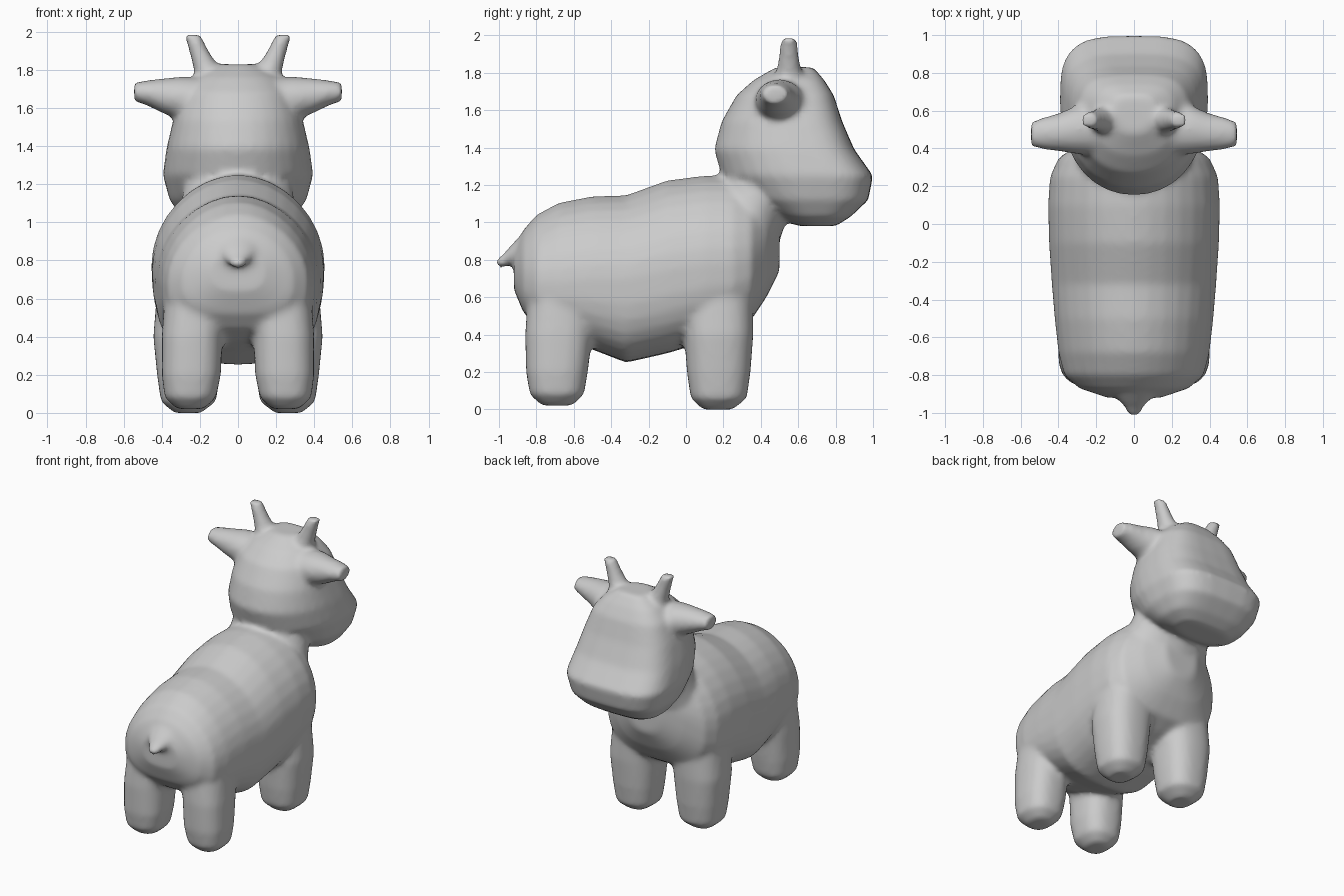
import bpy, bmesh
from math import sin, cos, pi
from mathutils import Vector

if "Cube" in bpy.data.objects:
    bpy.data.objects.remove(bpy.data.objects["Cube"])

SEG = 32


def ring(centre, u, v, ru, v_up, v_down, e_up=2.0, e_down=2.0):
    """Egg-shaped superellipse with separate upper and lower halves along v."""
    c, u, v = Vector(centre), Vector(u), Vector(v)
    pts = []
    for i in range(SEG):
        a = 2 * pi * i / SEG
        e, rv = (e_up, v_up) if sin(a) >= 0 else (e_down, v_down)
        du = abs(cos(a)) ** (2 / e) * (1 if cos(a) >= 0 else -1)
        dv = abs(sin(a)) ** (2 / e) * (1 if sin(a) >= 0 else -1)
        pts.append(c + u * du * ru + v * dv * rv)
    return pts


def loft(name, rings):
    bm = bmesh.new()
    loops = [[bm.verts.new(p) for p in r] for r in rings]
    for a, b in zip(loops, loops[1:]):
        for i in range(SEG):
            j = (i + 1) % SEG
            bm.faces.new((a[i], a[j], b[j], b[i]))
    bm.faces.new(loops[0])
    bm.faces.new(loops[-1])
    bmesh.ops.recalc_face_normals(bm, faces=bm.faces)
    me = bpy.data.meshes.new(name)
    bm.to_mesh(me)
    bm.free()
    ob = bpy.data.objects.new(name, me)
    bpy.context.collection.objects.link(ob)
    return ob


X, Y, Z = (1, 0, 0), (0, 1, 0), (0, 0, 1)
parts = []

# torso: y, half width, belly z, widest z, back z
torso = [(-.92, .14, .64, .75, .86), (-.87, .29, .52, .70, .96), (-.80, .37, .44, .68, 1.04),
         (-.68, .40, .38, .68, 1.105), (-.50, .42, .32, .70, 1.14), (-.32, .435, .25, .70, 1.145),
         (-.10, .45, .30, .75, 1.225), (.10, .455, .36, .78, 1.25), (.25, .445, .42, .78, 1.25),
         (.35, .40, .48, .80, 1.22), (.43, .28, .60, .88, 1.16), (.50, .13, .74, .95, 1.10)]
parts.append(loft("torso", [ring((0, y, zm), X, Z, w, zt - zm, zm - zb, 1.9, 2.8)
                            for y, w, zb, zm, zt in torso]))

# neck: centre y, z, half width, half depth
neck = [(.28, .90, .34, .22), (.33, 1.05, .31, .22), (.39, 1.20, .28, .22), (.45, 1.32, .25, .22)]
parts.append(loft("neck", [ring((0, y, z), X, Y, w, d, d) for y, z, w, d in neck]))

# head: z, back y, widest y, face y, half width
head = [(.98, .60, .70, .80, .20), (1.03, .48, .68, .88, .30), (1.12, .33, .66, .975, .36),
        (1.25, .19, .65, 1.0, .395), (1.39, .15, .58, .90, .375), (1.54, .19, .54, .835, .34),
        (1.68, .27, .53, .79, .29), (1.76, .36, .54, .74, .22), (1.83, .48, .58, .68, .11)]
parts.append(loft("head", [ring((0, ym, z), X, Y, w, yf - ym, ym - yb, 3.4, 2.1)
                           for z, yb, ym, yf, w in head]))

# legs: z, centre x, centre y, half width, half depth
front_leg = [(0, .265, .17, .07, .08), (.06, .26, .175, .145, .15), (.20, .26, .175, .165, .17),
             (.40, .26, .175, .185, .185), (.70, .22, .17, .20, .19)]
back_leg = [(.02, .25, -.69, .07, .08), (.08, .25, -.69, .135, .145), (.20, .245, -.69, .155, .165),
            (.40, .24, -.68, .16, .18), (.70, .20, -.65, .18, .19)]
# ears: x, centre y, z, half depth, half height
ear = [(.18, .50, 1.63, .14, .13), (.30, .50, 1.65, .13, .115), (.40, .485, 1.665, .10, .09),
       (.48, .48, 1.68, .085, .065), (.545, .475, 1.685, .065, .05)]
# horns: x, z, radius
horn = [(.14, 1.74, .085), (.17, 1.82, .066), (.205, 1.90, .052), (.24, 1.985, .043)]
for side, s in (("left", -1), ("right", 1)):
    for name, leg in (("front_leg", front_leg), ("back_leg", back_leg)):
        parts.append(loft(f"{name}_{side}", [ring((s * x, y, z), X, Y, rx, ry, ry, 2.5, 2.5)
                                             for z, x, y, rx, ry in leg]))
    parts.append(loft(f"ear_{side}", [ring((s * x, y, z), Y, Z, ry, rz, rz)
                                      for x, y, z, ry, rz in ear]))
    parts.append(loft(f"horn_{side}", [ring((s * x, .55, z), X, Y, r, r, r) for x, z, r in horn]))

# tail: y, z, half width, half thickness
tail = [(-.86, .86, .13, .07), (-.92, .825, .09, .05), (-.96, .80, .06, .035), (-1.01, .775, .03, .025)]
parts.append(loft("tail", [ring((0, y, z), X, (0, -.5, .85), w, t, t) for y, z, w, t in tail]))

# fuse the parts into one soft skin
bpy.ops.object.select_all(action='DESELECT')
for p in parts:
    p.select_set(True)
bpy.context.view_layer.objects.active = parts[0]
bpy.ops.object.join()
calf = bpy.context.object
calf.name = calf.data.name = "calf"
remesh = calf.modifiers.new("fuse", 'REMESH')
remesh.mode = 'VOXEL'
remesh.voxel_size = .018
remesh.use_smooth_shade = True
smooth = calf.modifiers.new("soften", 'SMOOTH')
smooth.factor = .5
smooth.iterations = 8
